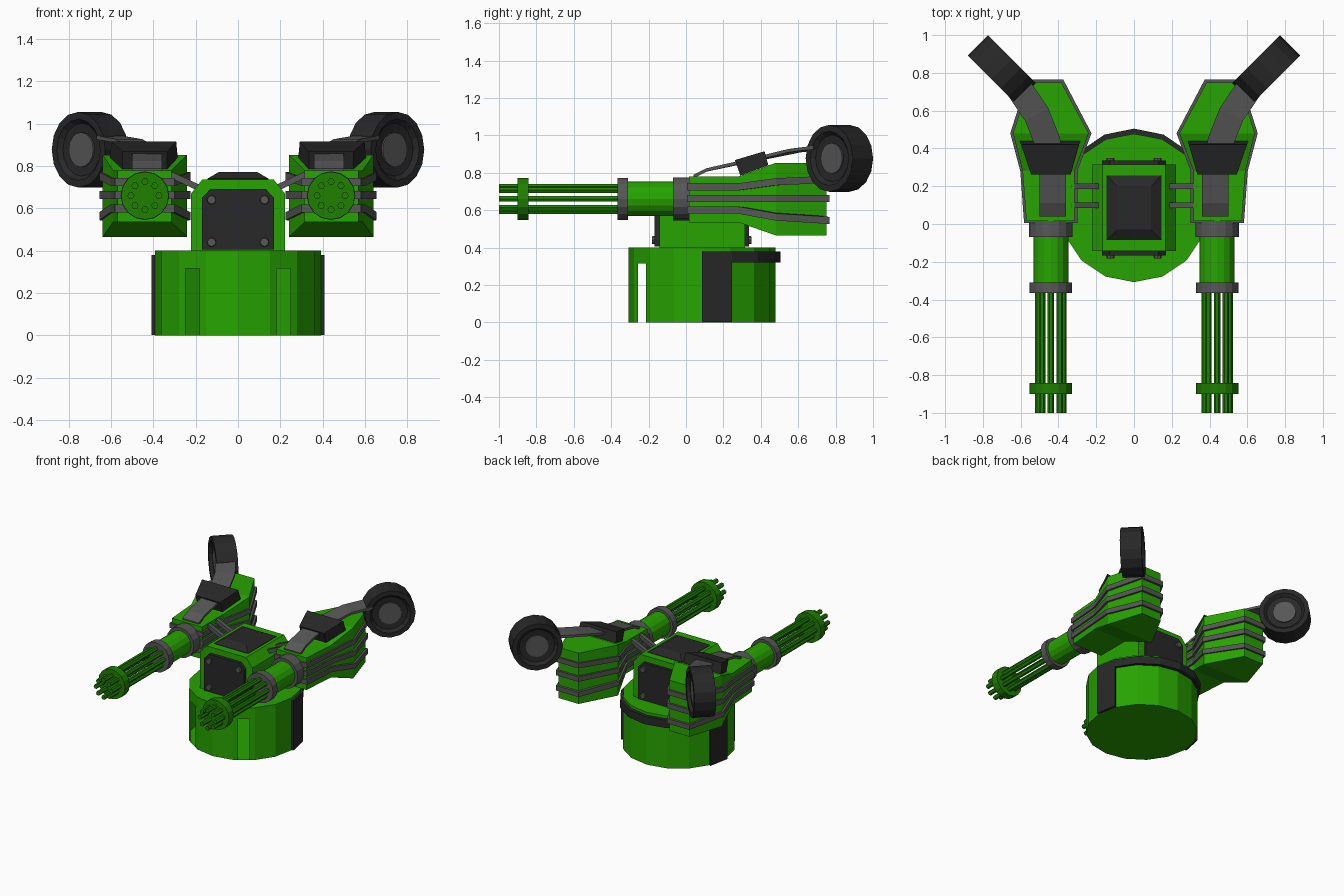
import bpy, bmesh, math
from mathutils import Vector

if "Cube" in bpy.data.objects:
    bpy.data.objects.remove(bpy.data.objects["Cube"])


def material(name, color):
    m = bpy.data.materials.new(name)
    m.use_nodes = True
    m.diffuse_color = (*color, 1)
    m.node_tree.nodes["Principled BSDF"].inputs["Base Color"].default_value = (*color, 1)
    return m


GREEN = material("bright green", (0.02, 0.37, 0.0))
DARK_GREEN = material("dark green", (0.014, 0.215, 0.0))
BLACK = material("charcoal", (0.021, 0.021, 0.021))
GRAY = material("mid gray", (0.095, 0.095, 0.095))


def finish(name, bm, mat, mirror=False):
    bmesh.ops.recalc_face_normals(bm, faces=bm.faces)
    me = bpy.data.meshes.new(name)
    bm.to_mesh(me)
    bm.free()
    me.materials.append(mat)
    ob = bpy.data.objects.new(name, me)
    bpy.context.collection.objects.link(ob)
    if mirror:
        ob.modifiers.new("mirror", "MIRROR").use_mirror_merge = False
    return ob


def add_loft(bm, rings):
    """Skin a list of equal-length rings and cap both ends."""
    vs = [[bm.verts.new(p) for p in r] for r in rings]
    n = len(vs[0])
    for a, b in zip(vs, vs[1:]):
        for i in range(n):
            j = (i + 1) % n
            bm.faces.new((a[i], a[j], b[j], b[i]))
    bm.faces.new(vs[0])
    bm.faces.new(vs[-1])


def loft(name, rings, mat, mirror=False):
    bm = bmesh.new()
    add_loft(bm, rings)
    return finish(name, bm, mat, mirror)


def lathe_rings(profile, centre, axis, n):
    q = Vector(axis).to_track_quat("Z", "Y")
    c = Vector(centre)
    turn = 2 * math.pi / n
    return [[c + q @ Vector((r * math.cos(i * turn), r * math.sin(i * turn), h))
             for i in range(n)] for r, h in profile]


def lathe(name, profile, centre, axis, mat, n=16, mirror=False):
    return loft(name, lathe_rings(profile, centre, axis, n), mat, mirror)


def rect_z(x, y0, y1, z):
    return [(-x, y0, z), (x, y0, z), (x, y1, z), (-x, y1, z)]


def rect_y(x0, x1, z0, z1, y):
    return [(x0, y, z0), (x1, y, z0), (x1, y, z1), (x0, y, z1)]


# Hollow round base with two open slots at the front
CY = 0.085
bm = bmesh.new()
add_loft(bm, lathe_rings([(0.393, 0), (0.393, 0.4)], (0, CY, 0), (0, 0, 1), 16))
cuts = [((x, 0, 0), (1, 0, 0)) for x in (-0.248, -0.182, 0.182, 0.248)]
for co, no in cuts + [((0, 0, 0.315), (0, 0, 1))]:
    bmesh.ops.bisect_plane(bm, geom=bm.verts[:] + bm.edges[:] + bm.faces[:],
                           plane_co=co, plane_no=no)
bm.normal_update()
slots = []
for f in bm.faces:
    c = f.calc_center_median()
    if (abs(f.normal.z) < 0.5 and c.y < 0 and c.z < 0.315
            and 0.182 < abs(c.x) < 0.248):
        slots.append(f)
bmesh.ops.delete(bm, geom=slots, context="FACES")
finish("base", bm, GREEN)

# Dark band around the back of the base, with a leg on each side
def band_ring(i, z0):
    a = i * math.pi / 8
    c, s = math.cos(a), math.sin(a)
    return [(r * c, CY + k * s, z) for r, k, z in
            ((0.385, 0.385, z0), (0.41, 0.42, z0), (0.41, 0.42, 0.38), (0.385, 0.385, 0.38))]

loft("base_band", [band_ring(i, 0.32) for i in range(9)], BLACK)
loft("base_side_leg", [band_ring(i, 0.002) for i in range(2)], BLACK, True)

# Torso with sloped top edges
loft("torso", [rect_z(0.222, -0.143, 0.315, 0.4), rect_z(0.222, -0.143, 0.315, 0.67),
               rect_z(0.168, -0.143, 0.315, 0.737)], GREEN)
loft("top_hatch", [rect_z(0.145, -0.085, 0.258, 0.73), rect_z(0.145, -0.085, 0.258, 0.74),
                   rect_z(0.09, -0.03, 0.2, 0.772)], BLACK)

# Armour plates and bolts on the front and back of the torso
for side, y0, y1 in (("front", -0.14, -0.168), ("back", 0.312, 0.336)):
    outline = [(-0.17, 0.405), (0.17, 0.405), (0.17, 0.65), (0.13, 0.692),
               (-0.13, 0.692), (-0.17, 0.65)]
    loft(side + "_plate", [[(x, y, z) for x, z in outline] for y in (y0, y1)], BLACK)
    bm = bmesh.new()
    out = math.copysign(1, y1 - y0)
    for x in (-0.125, 0.125):
        for z in (0.44, 0.64):
            add_loft(bm, lathe_rings([(0.022, 0), (0.02, 0.014)], (x, y1, z), (0, out, 0), 8))
    finish(side + "_bolts", bm, GRAY)

# Flat link bars between torso and arms
bm = bmesh.new()
for y in (0.1, 0.2):
    add_loft(bm, [[(x, y - 0.015, z - 0.016), (x, y + 0.015, z - 0.016),
                   (x, y + 0.015, z + 0.016), (x, y - 0.015, z + 0.016)]
                  for x, z in ((0.17, 0.69), (0.33, 0.765))])
finish("link_bars", bm, GRAY, True)

# Arm housing
loft("arm_housing", [rect_y(0.315, 0.57, 0.535, 0.78, 0.015),
                     rect_y(0.315, 0.59, 0.535, 0.78, 0.28),
                     rect_y(0.24, 0.64, 0.465, 0.853, 0.48),
                     rect_y(0.385, 0.555, 0.465, 0.853, 0.75)], GREEN, True)

# Three stripes wrapping each housing
outline = [(0.3, 0.005), (0.3, 0.28), (0.225, 0.48), (0.375, 0.766),
           (0.565, 0.766), (0.655, 0.48), (0.602, 0.28), (0.582, 0.005)]
bm = bmesh.new()
for z, rise in ((0.725, 0.04), (0.662, 0), (0.6, -0.055)):
    rings = []
    for dz in (-0.019, 0.019):
        rings.append([(x, y, z + dz + rise * min(max((y - 0.28) / 0.3, 0), 1))
                      for x, y in outline])
    add_loft(bm, rings)
finish("arm_stripes", bm, GRAY, True)

# Rotary barrel assembly: each part is (radius, front y, back y)
GX, GZ = 0.44, 0.66
for name, r, y0, y1, mat in (("rear_collar", 0.115, -0.07, 0.018, GRAY),
                             ("barrel_sleeve", 0.092, -0.32, -0.06, GREEN),
                             ("front_collar", 0.113, -0.365, -0.31, GRAY),
                             ("muzzle_ring", 0.113, -0.9, -0.842, DARK_GREEN)):
    lathe(name, [(r, 0), (r, y1 - y0)], (GX, y0, GZ), (0, 1, 0), mat, 16, True)
bm = bmesh.new()
for i in range(8):
    a = i * math.pi / 4
    centre = (GX + 0.066 * math.cos(a), -1, GZ + 0.066 * math.sin(a))
    add_loft(bm, lathe_rings([(0.017, 0), (0.017, 0.66)], centre, (0, 1, 0), 6))
finish("gun_barrels", bm, DARK_GREEN, True)

# Feed strap curving from the housing out to the drum
path = [Vector(p) for p in ((0.43, 0.04, 0.78), (0.43, 0.11, 0.815), (0.43, 0.27, 0.85),
                            (0.46, 0.44, 0.887), (0.515, 0.58, 0.918), (0.61, 0.72, 0.935))]
rings = []
for i, p in enumerate(path):
    d = path[min(i + 1, len(path) - 1)] - path[max(i - 1, 0)]
    side = Vector((d.y, -d.x, 0)).normalized() * 0.07
    up = Vector((0, 0, 0.009))
    rings.append([p - side - up, p + side - up, p + side + up, p - side + up])
loft("feed_strap", rings, GRAY, True)

# Dark bracket over the strap
loft("strap_bracket", [
    [(0.335, 0.29, 0.785), (0.545, 0.29, 0.785), (0.545, 0.262, 0.868), (0.335, 0.262, 0.868)],
    [(0.285, 0.44, 0.84), (0.605, 0.44, 0.84), (0.598, 0.42, 0.915), (0.292, 0.42, 0.915)],
], BLACK, True)

# Ammunition drum with recessed hubs on both sides
DRUM, AXIS = (0.7, 0.82, 0.877), (1, -1, 0)
half = [(0.078, 0.05), (0.125, 0.055), (0.145, 0.076), (0.179, 0.076)]
tire = [(r, -h) for r, h in half] + half[::-1]
lathe("drum", tire, DRUM, AXIS, BLACK, 16, True)
lathe("drum_hub", [(0.082, -0.06), (0.082, 0.06)], DRUM, AXIS, GRAY, 16, True)
